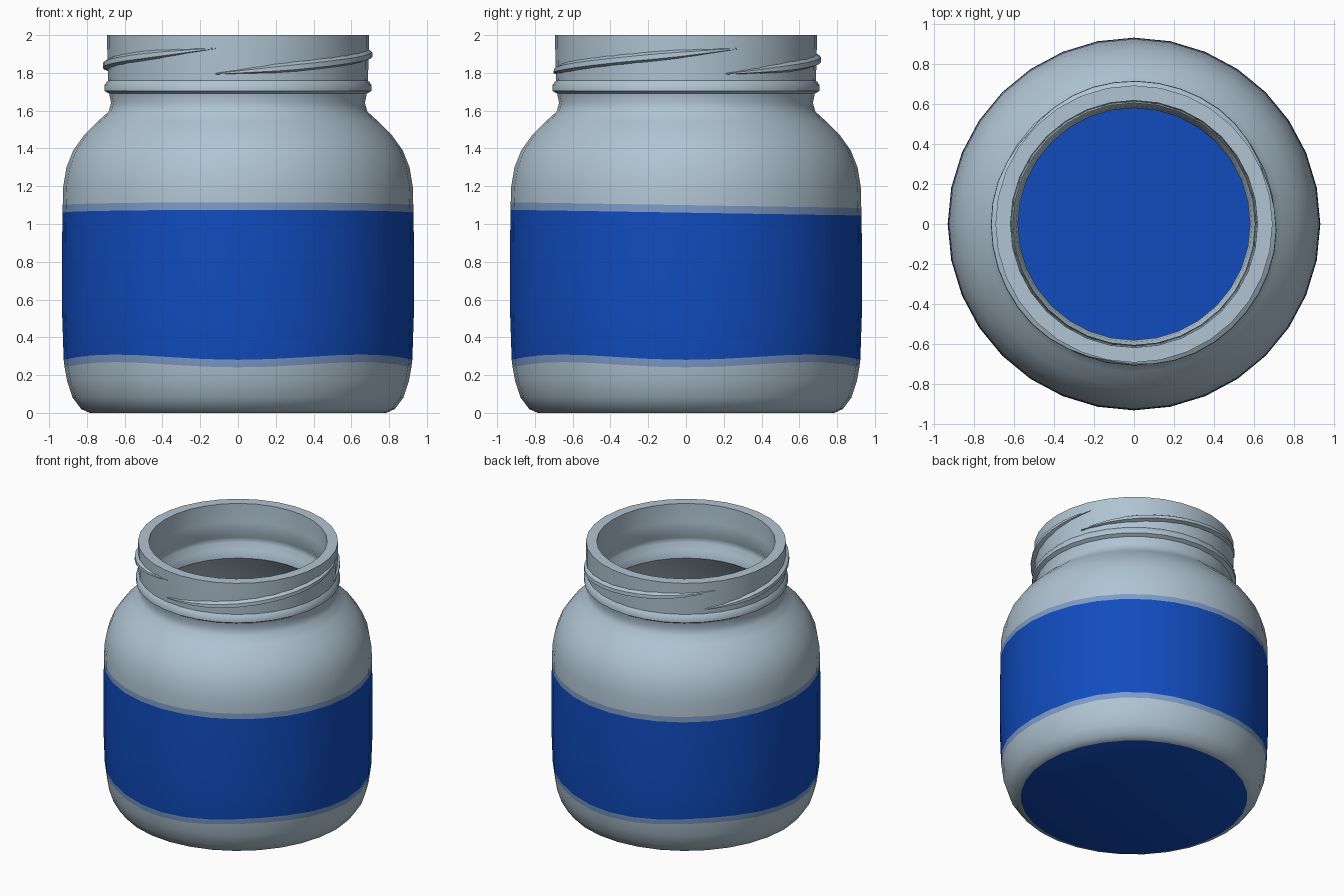
import bpy, bmesh, math

if "Cube" in bpy.data.objects:
    bpy.data.objects.remove(bpy.data.objects["Cube"])

SIDES = 32


def material(name, rgb):
    m = bpy.data.materials.new(name)
    m.diffuse_color = (*rgb, 1)
    m.use_nodes = True
    m.node_tree.nodes["Principled BSDF"].inputs["Base Color"].default_value = m.diffuse_color
    return m


glass = material("pale_glass", (0.434, 0.552, 0.645))
blue = material("label_blue", (0.0056, 0.072, 0.515))
edge = material("label_edge_blue", (0.205, 0.328, 0.578))


def finish(name, bm, mats, angle):
    bmesh.ops.recalc_face_normals(bm, faces=bm.faces)
    me = bpy.data.meshes.new(name)
    bm.to_mesh(me)
    bm.free()
    for m in mats:
        me.materials.append(m)
    ob = bpy.data.objects.new(name, me)
    bpy.context.collection.objects.link(ob)
    bpy.ops.object.select_all(action='DESELECT')
    ob.select_set(True)
    bpy.context.view_layer.objects.active = ob
    bpy.ops.object.shade_smooth_by_angle(angle=math.radians(angle))
    return ob


def low_wave(a):
    return -0.014 * math.cos(4 * a)


def high_wave(a):
    return -0.015 * math.sin(a)


# Jar wall: (radius, height, material of the band above, height wobble)
G, B, E = 0, 1, 2
profile = [
    (0.785, 0.0, G, None), (0.83, 0.02, G, None), (0.875, 0.08, G, None),
    (0.905, 0.17, G, None), (0.918, 0.255, E, low_wave), (0.923, 0.295, B, low_wave),
    (0.932, 0.55, B, None), (0.932, 0.85, B, None), (0.929, 1.06, E, high_wave),
    (0.928, 1.10, G, high_wave), (0.925, 1.2, G, None), (0.908, 1.3, G, None),
    (0.872, 1.39, G, None), (0.815, 1.47, G, None), (0.74, 1.545, G, None),
    (0.685, 1.595, G, None), (0.672, 1.64, G, None), (0.682, 1.69, G, None),
    # bead below the threads
    (0.708, 1.705, G, None), (0.708, 1.735, G, None), (0.688, 1.76, G, None),
    (0.692, 1.9, G, None), (0.693, 2.0, G, None),
    # mouth and inner wall
    (0.618, 2.0, G, None), (0.615, 1.86, G, None), (0.605, 1.77, G, None),
    (0.622, 1.74, G, None), (0.622, 1.70, G, None), (0.59, 1.66, G, None),
    (0.58, 1.6, G, None), (0.65, 1.53, G, None), (0.77, 1.42, G, None),
    (0.84, 1.28, G, None), (0.865, 1.1, G, None), (0.865, 0.3, G, None),
    (0.83, 0.13, G, None), (0.75, 0.05, G, None),
]
bm = bmesh.new()
rings = []
for r, z, mat, wave in profile:
    ring = []
    for i in range(SIDES):
        a = 2 * math.pi * i / SIDES
        dz = wave(a) if wave else 0
        ring.append(bm.verts.new((r * math.cos(a), r * math.sin(a), z + dz)))
    rings.append(ring)
for k in range(len(rings) - 1):
    for i in range(SIDES):
        j = (i + 1) % SIDES
        f = bm.faces.new((rings[k][i], rings[k][j], rings[k + 1][j], rings[k + 1][i]))
        f.material_index = profile[k][2]
# Blue base, outside and inside
for ring in (rings[0], rings[-1]):
    bm.faces.new(ring).material_index = B
finish("jar", bm, (glass, blue, edge), 40)


# Three tapered screw threads rising around the neck
def thread(name, start, sweep, z0, z1, steps=14):
    bm = bmesh.new()
    rows = []
    for s in range(steps + 1):
        t = s / steps
        a = math.radians(start + sweep * t)
        z = z0 + (z1 - z0) * t
        k = 0.15 + 0.85 * min(1, 4 * t, 4 * (1 - t))
        section = [(0.675, -0.032), (0.692 + 0.024 * k, -0.016),
                   (0.692 + 0.022 * k, 0.010), (0.675, 0.034)]
        rows.append([bm.verts.new((r * math.cos(a), r * math.sin(a), z + h * k))
                     for r, h in section])
    for p, q in zip(rows, rows[1:]):
        for i in range(4):
            j = (i + 1) % 4
            bm.faces.new((p[i], p[j], q[j], q[i]))
    bm.faces.new(rows[0])
    bm.faces.new(rows[-1])
    finish(name, bm, (glass,), 40)


for n, start in enumerate((-100, 18, 136)):
    thread(f"screw_thread_{n + 1}", start, 124, 1.795, 1.93)
